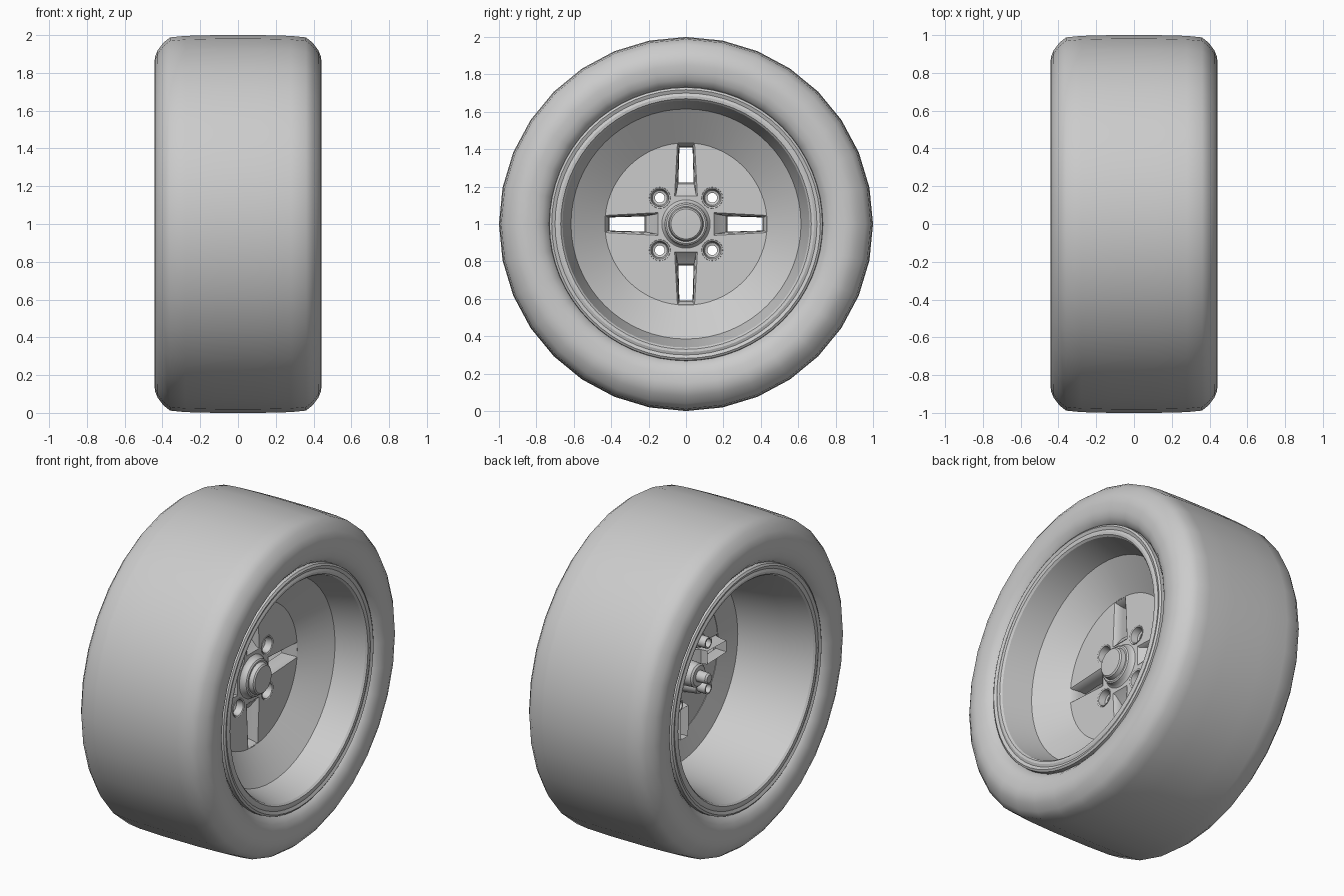
import bpy, bmesh, math
from mathutils import Matrix, Vector

if "Cube" in bpy.data.objects:
    bpy.data.objects.remove(bpy.data.objects["Cube"])

AXLE = Vector((0, 0, 1))
# maps local xyz to world yzx, so local z points along the axle
FACE = Matrix(((0, 0, 1, 0), (1, 0, 0, 0), (0, 1, 0, 1), (0, 0, 0, 1)))


def finish(name, bm, angle=35):
    bmesh.ops.recalc_face_normals(bm, faces=bm.faces)
    me = bpy.data.meshes.new(name)
    bm.to_mesh(me)
    bm.free()
    ob = bpy.data.objects.new(name, me)
    bpy.context.collection.objects.link(ob)
    bpy.ops.object.select_all(action='DESELECT')
    ob.select_set(True)
    bpy.context.view_layer.objects.active = ob
    bpy.ops.object.shade_smooth_by_angle(angle=math.radians(angle))
    return ob


def lathe(name, profile, seg, closed=False, centre=(0, 1), angle=35):
    """Revolve (x, radius) points around an axis parallel to x."""
    bm = bmesh.new()
    rings = []
    for x, r in profile:
        if r == 0:
            rings.append([bm.verts.new((x, centre[0], centre[1]))] * seg)
            continue
        rings.append([bm.verts.new((x, centre[0] + r * math.sin(2 * math.pi * i / seg),
                                    centre[1] + r * math.cos(2 * math.pi * i / seg)))
                      for i in range(seg)])
    pairs = list(zip(rings, rings[1:]))
    if closed:
        pairs.append((rings[-1], rings[0]))
    for a, b in pairs:
        for i in range(seg):
            j = (i + 1) % seg
            vs = list(dict.fromkeys((a[i], a[j], b[j], b[i])))
            bm.faces.new(vs)
    return finish(name, bm, angle)


def mirrored(half):
    return half + [(-x, r) for x, r in reversed(half)]


# tyre: symmetric rounded section
tyre = mirrored([(0.34, 0.72), (0.38, 0.728), (0.405, 0.745), (0.428, 0.772), (0.438, 0.81),
                 (0.442, 0.85), (0.440, 0.885), (0.425, 0.92), (0.395, 0.96),
                 (0.36, 0.988), (0.28, 0.996), (0.12, 1.0)])
lathe("tyre", tyre, 32, closed=True, angle=50)

# rim: lips, front step and cone, rear barrel
lip = [(0.34, 0.715), (0.38, 0.732), (0.412, 0.73), (0.42, 0.718), (0.412, 0.70),
       (0.418, 0.685), (0.416, 0.67), (0.405, 0.66)]
front = lip + [(0.23, 0.615), (0.10, 0.434)]
back = [(0.085, 0.434), (0.05, 0.575), (-0.24, 0.615)]
lathe("rim", front + back + [(-x, r) for x, r in reversed(lip)], 64, closed=True, angle=25)


# slot outline in the wheel face: inner/outer radius and half widths
def slot(r0, r1, w0, w1, k):
    a = k * math.pi / 2
    c, s = math.cos(a), math.sin(a)
    return [(r * c - w * s, r * s + w * c)
            for r, w in ((r0, -w0), (r1, -w1), (r1, w1), (r0, w0))]


def circle(r, n, cx=0, cy=0):
    return [(cx + r * math.cos(2 * math.pi * i / n), cy + r * math.sin(2 * math.pi * i / n))
            for i in range(n)]


LUGS = [(sy * 0.14, sz * 0.14) for sy in (-1, 1) for sz in (-1, 1)]

# wheel face: filled disc with slots and lug holes
cu = bpy.data.curves.new("wheel_face", 'CURVE')
cu.dimensions = '2D'
cu.fill_mode = 'BOTH'
cu.extrude = 0.006
outlines = [circle(0.436, 64)]
outlines += [slot(0.15, 0.428, 0.06, 0.045, k) for k in range(4)]
outlines += [circle(0.056, 24, y, z) for y, z in LUGS]
for pts in outlines:
    sp = cu.splines.new('POLY')
    sp.points.add(len(pts) - 1)
    for p, (u, v) in zip(sp.points, pts):
        p.co = (u, v, 0, 1)
    sp.use_cyclic_u = True
face = bpy.data.objects.new("wheel_face", cu)
bpy.context.collection.objects.link(face)
face.matrix_world = Matrix.Translation((0.094, 0, 0)) @ FACE
bpy.ops.object.select_all(action='DESELECT')
face.select_set(True)
bpy.context.view_layer.objects.active = face
bpy.ops.object.convert(target='MESH')

# slot pockets: tapered walls running behind the face
for k in range(4):
    bm = bmesh.new()
    loops = []
    for x, dims in ((0.102, (0.15, 0.43, 0.061, 0.046)), (0.092, (0.158, 0.422, 0.053, 0.039)),
                    (0.05, (0.215, 0.412, 0.043, 0.036)), (0.01, (0.222, 0.41, 0.041, 0.035))):
        loops.append([bm.verts.new((x, u, 1 + v)) for u, v in slot(*dims, k)])
    for a, b in zip(loops, loops[1:]):
        for i in range(4):
            j = (i + 1) % 4
            bm.faces.new((a[i], a[j], b[j], b[i]))
    finish("slot_pocket", bm)

# lug sockets: raised lip, countersink, hollow tube behind
for y, z in LUGS:
    lathe("lug_socket", [(0.095, 0.058), (0.104, 0.056), (0.10, 0.048), (0.06, 0.04),
                         (0.055, 0.026), (-0.055, 0.026), (-0.055, 0.034),
                         (0.0, 0.034), (0.0, 0.045), (0.06, 0.052)],
          24, closed=True, centre=(y, 1 + z))

# centre cap and rear axle stub
lathe("centre_cap", [(0.098, 0.132), (0.106, 0.122), (0.12, 0.116), (0.134, 0.112), (0.14, 0.104),
                     (0.14, 0.094), (0.165, 0.088), (0.172, 0.08), (0.175, 0.0)], 48)
lathe("axle_stub", [(0.09, 0.10), (0.0, 0.075), (-0.08, 0.07), (-0.09, 0.06), (-0.09, 0.034),
                    (-0.15, 0.032), (-0.16, 0.024), (-0.16, 0.0)], 32)
